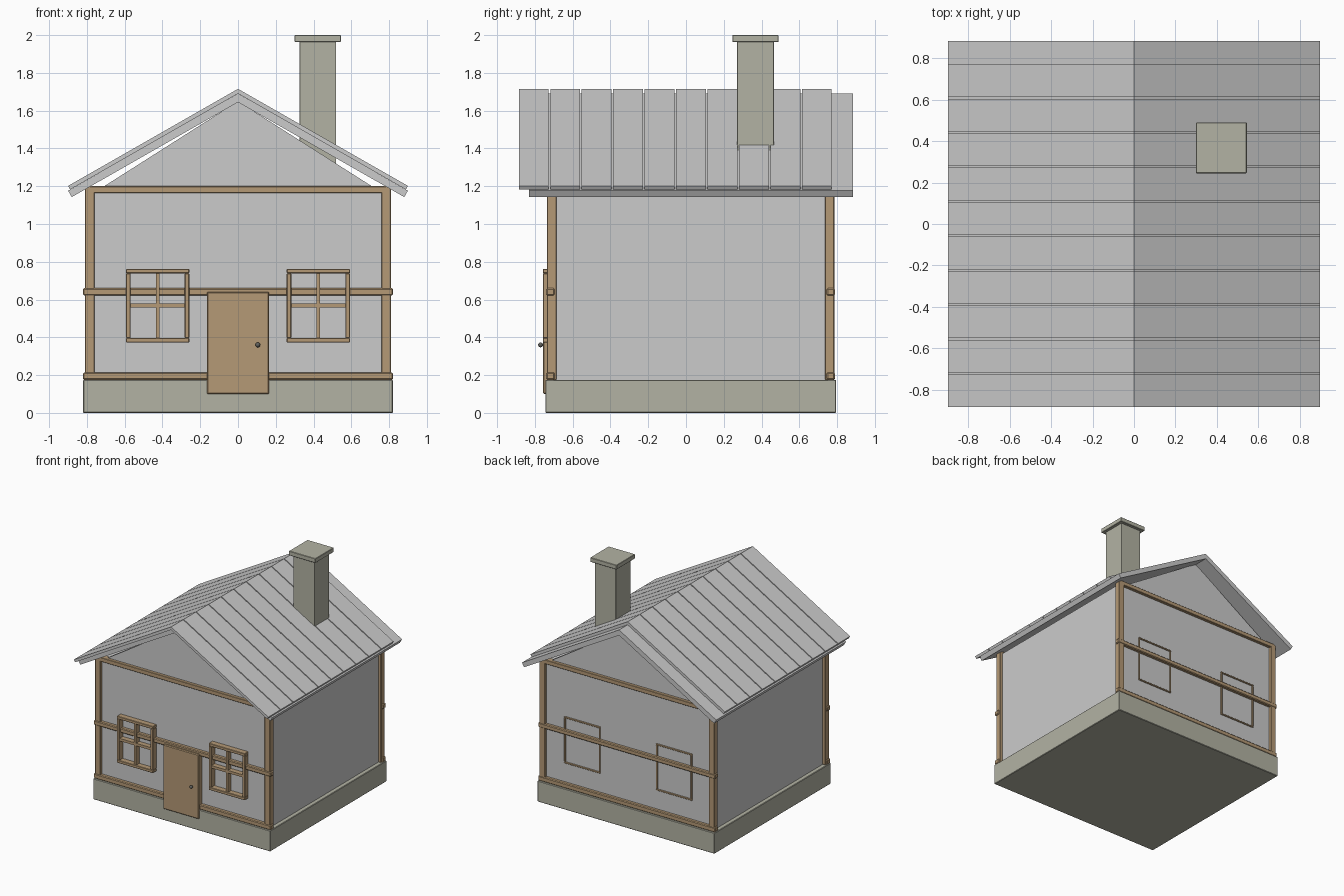
import bpy, bmesh, math

if "Cube" in bpy.data.objects:
    bpy.data.objects.remove(bpy.data.objects["Cube"])

def material(name, rgb):
    m = bpy.data.materials.new(name)
    m.diffuse_color = (*rgb, 1)
    m.use_nodes = True
    m.node_tree.nodes["Principled BSDF"].inputs["Base Color"].default_value = m.diffuse_color
    return m

wood = material("wood", (0.46, 0.32, 0.18))
stone = material("stone", (0.45, 0.45, 0.37))
iron = material("iron", (0.12, 0.12, 0.11))

def finish(name, bm, mat=None, bevel=0):
    bmesh.ops.recalc_face_normals(bm, faces=bm.faces)
    mesh = bpy.data.meshes.new(name)
    bm.to_mesh(mesh)
    bm.free()
    ob = bpy.data.objects.new(name, mesh)
    bpy.context.collection.objects.link(ob)
    if mat:
        mesh.materials.append(mat)
    if bevel:
        mod = ob.modifiers.new("bevel", 'BEVEL')
        mod.width, mod.segments = bevel, 1
    return ob

def box(name, x, y, z, mat=None, bevel=0):
    """Box from three (low, high) ranges."""
    bm = bmesh.new()
    bmesh.ops.create_cube(bm, size=1)
    for v in bm.verts:
        v.co = [r[0] if c < 0 else r[1] for c, r in zip(v.co, (x, y, z))]
    return finish(name, bm, mat, bevel)

def prism(name, profile, y0, y1, mat=None):
    """Extrude an (x, z) profile along y."""
    bm = bmesh.new()
    f = bm.faces.new([bm.verts.new((x, y0, z)) for x, z in profile])
    new = bmesh.ops.extrude_face_region(bm, geom=[f])["geom"]
    bmesh.ops.translate(bm, vec=(0, y1 - y0, 0),
                        verts=[g for g in new if isinstance(g, bmesh.types.BMVert)])
    return finish(name, bm, mat)

# Stone base and walls
box("foundation", (-.82, .82), (-.745, .795), (0, .175), stone, .004)
box("walls", (-.785, .785), (-.71, .76), (.17, 1.18))
for side, y0, y1 in (("front", -.71, -.67), ("back", .72, .76)):
    prism(side + "_gable", [(-.74, 1.18), (.74, 1.18), (0, 1.65)], y0, y1)

# Timber frame: corner posts and the beams on front and back
for side, py, by in (("front", (-.735, -.685), (-.74, -.695)),
                     ("back", (.735, .785), (.745, .788))):
    for hand, s in (("left", -1), ("right", 1)):
        box(f"{side}_{hand}_post", sorted((s * .76, s * .81)), py, (.175, 1.2), wood, .003)
    box(side + "_top_beam", (-.77, .77), py, (1.165, 1.2), wood, .003)
    box(side + "_middle_beam", (-.82, .82), by, (.622, .66), wood, .006)
    box(side + "_bottom_beam", (-.82, .82), by, (.175, .215), wood, .006)

# Windows: a full cross frame in front, a nearly buried frame at the back
def window(name, cx, y, w, cross):
    x0, x1, z0, z1 = cx - .167, cx + .167, .372, .763
    for n, z in (("sill", z0), ("head", z1 - w)):
        box(f"{name}_{n}", (x0, x1), y, (z, z + w), wood, .003)
    for n, x in (("left_jamb", x0), ("right_jamb", x1 - w)):
        box(f"{name}_{n}", (x, x + w), y, (z0 + w, z1 - w), wood, .003)
    if cross:
        inner = (y[0] + .004, y[1])
        box(name + "_mullion", (cx - .009, cx + .009), inner, (z0 + w, z1 - w), wood)
        box(name + "_crossbar", (x0 + w, x1 - w), inner, (.558, .58), wood)

for hand, s in (("left", -1), ("right", 1)):
    window(f"front_{hand}_window", s * .425, (-.757, -.7), .024, True)
    window(f"back_{hand}_window", s * .425, (.74, .768), .013, False)

# Door with knob
box("door", (-.165, .165), (-.757, -.7), (.1, .64), wood, .006)
bm = bmesh.new()
bmesh.ops.create_uvsphere(bm, u_segments=16, v_segments=10, radius=.013)
bmesh.ops.translate(bm, vec=(.105, -.77, .36), verts=bm.verts)
for f in bm.faces:
    f.smooth = True
finish("door_knob", bm, iron)

# Roof: one slab per slope, with boards running from ridge to eave
SLOPE = .571
ang = math.atan(SLOPE)

def layer(s, apex, thick, end):
    """Profile of one sloped layer with a square-cut eave."""
    low = (end, apex - end * SLOPE)
    high = (low[0] + thick * math.sin(ang), low[1] + thick * math.cos(ang))
    top = apex + thick / math.cos(ang)
    return [(s * x, z) for x, z in ((0, apex), low, high, (0, top))]

for hand, s in (("left", -1), ("right", 1)):
    prism(hand + "_roof_slab", layer(s, 1.645, .039, .88), -.83, .885)
    for i in range(10):
        y = -.885 + i * .1665
        prism(f"{hand}_roof_board_{i + 1}", layer(s, 1.69, .022, .889), y, y + .158)

# Chimney
box("chimney", (.325, .52), (.27, .465), (1.2, 1.97), stone, .002)
box("chimney_cap", (.3, .545), (.245, .49), (1.963, 2.0), stone, .003)
